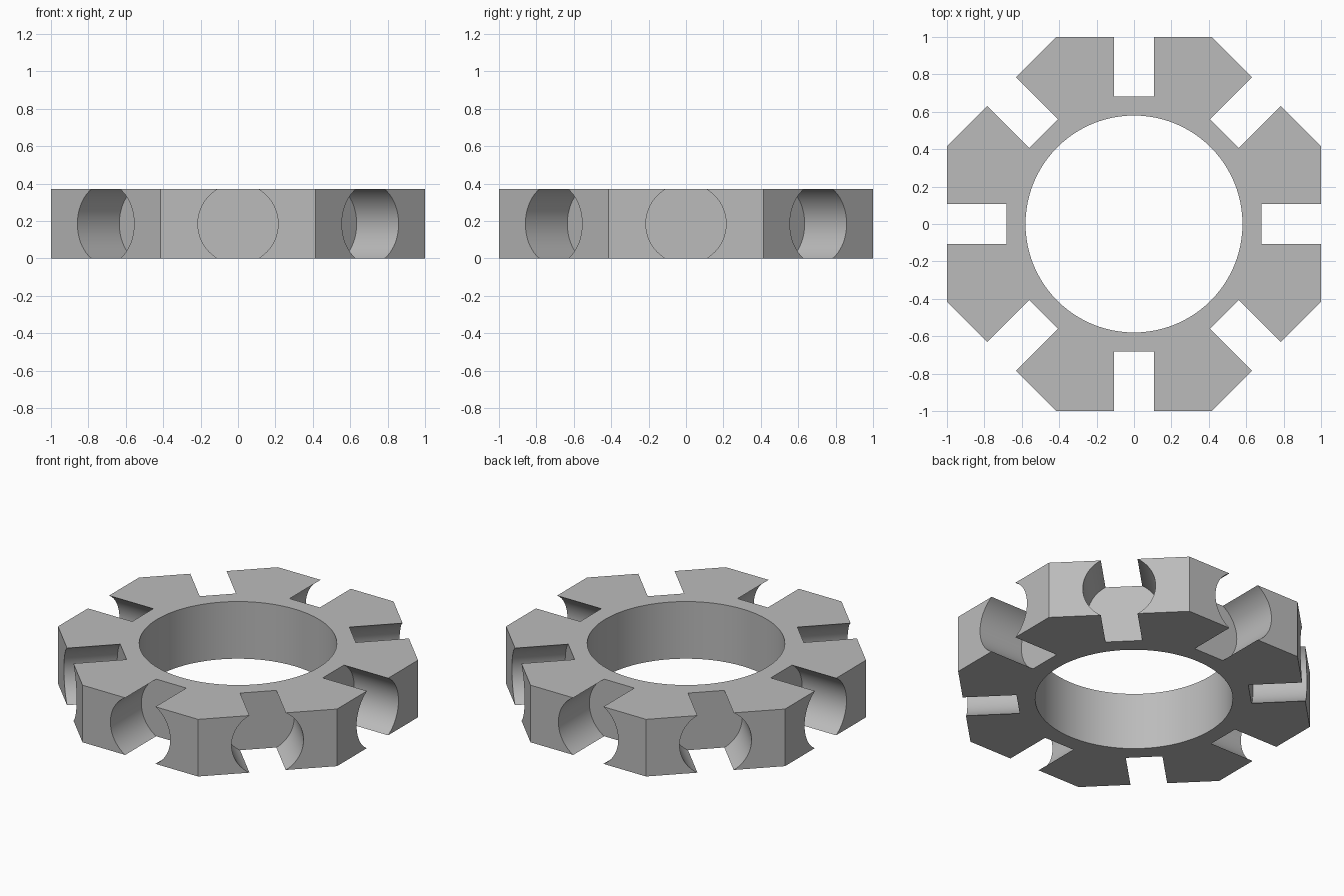
import bpy
import bmesh
from math import pi, radians, cos
from mathutils import Matrix

HEIGHT = 0.37
BORE_RADIUS = 0.58
POCKET_RADIUS = 0.2145
POCKET_FLOOR = 0.683
POCKET_END = 1.2

if "Cube" in bpy.data.objects:
    bpy.data.objects.remove(bpy.data.objects["Cube"], do_unlink=True)

# Plain grey metal
grey = bpy.data.materials.new("grey metal")
grey.use_nodes = True
colour = (0.5, 0.5, 0.5, 1)
grey.diffuse_color = colour
grey.node_tree.nodes["Principled BSDF"].inputs["Base Color"].default_value = colour


def cylinder(bm, sides, radius, depth, matrix):
    bmesh.ops.create_cone(bm, cap_ends=True, segments=sides, radius1=radius,
                          radius2=radius, depth=depth, matrix=matrix)


def make_object(name, bm):
    mesh = bpy.data.meshes.new(name)
    bm.to_mesh(mesh)
    bm.free()
    mesh.materials.append(grey)
    obj = bpy.data.objects.new(name, mesh)
    bpy.context.collection.objects.link(obj)
    return obj


lift = Matrix.Translation((0, 0, HEIGHT / 2))

# Octagonal body with flats facing the axes
bm = bmesh.new()
cylinder(bm, 8, 1 / cos(pi / 8), HEIGHT, lift @ Matrix.Rotation(pi / 8, 4, "Z"))
ring = make_object("slotted_ring", bm)

# Central bore and eight radial pockets that break through top and bottom
bm = bmesh.new()
cylinder(bm, 96, BORE_RADIUS, 1, lift)
middle = (POCKET_FLOOR + POCKET_END) / 2
for i in range(8):
    turn = Matrix.Rotation(i * pi / 4, 4, "Z")
    out = Matrix.Translation((middle, 0, 0)) @ Matrix.Rotation(pi / 2, 4, "Y")
    cylinder(bm, 64, POCKET_RADIUS, POCKET_END - POCKET_FLOOR, lift @ turn @ out)
cutter = make_object("bore_and_pocket_cutter", bm)
cutter.hide_render = True

cut = ring.modifiers.new("cut", "BOOLEAN")
cut.operation = "DIFFERENCE"
cut.solver = "EXACT"
cut.object = cutter

bpy.ops.object.select_all(action="DESELECT")
ring.select_set(True)
bpy.context.view_layer.objects.active = ring
bpy.ops.object.modifier_apply(modifier=cut.name)
bpy.data.objects.remove(cutter, do_unlink=True)
bpy.ops.object.shade_smooth_by_angle(angle=radians(30))
